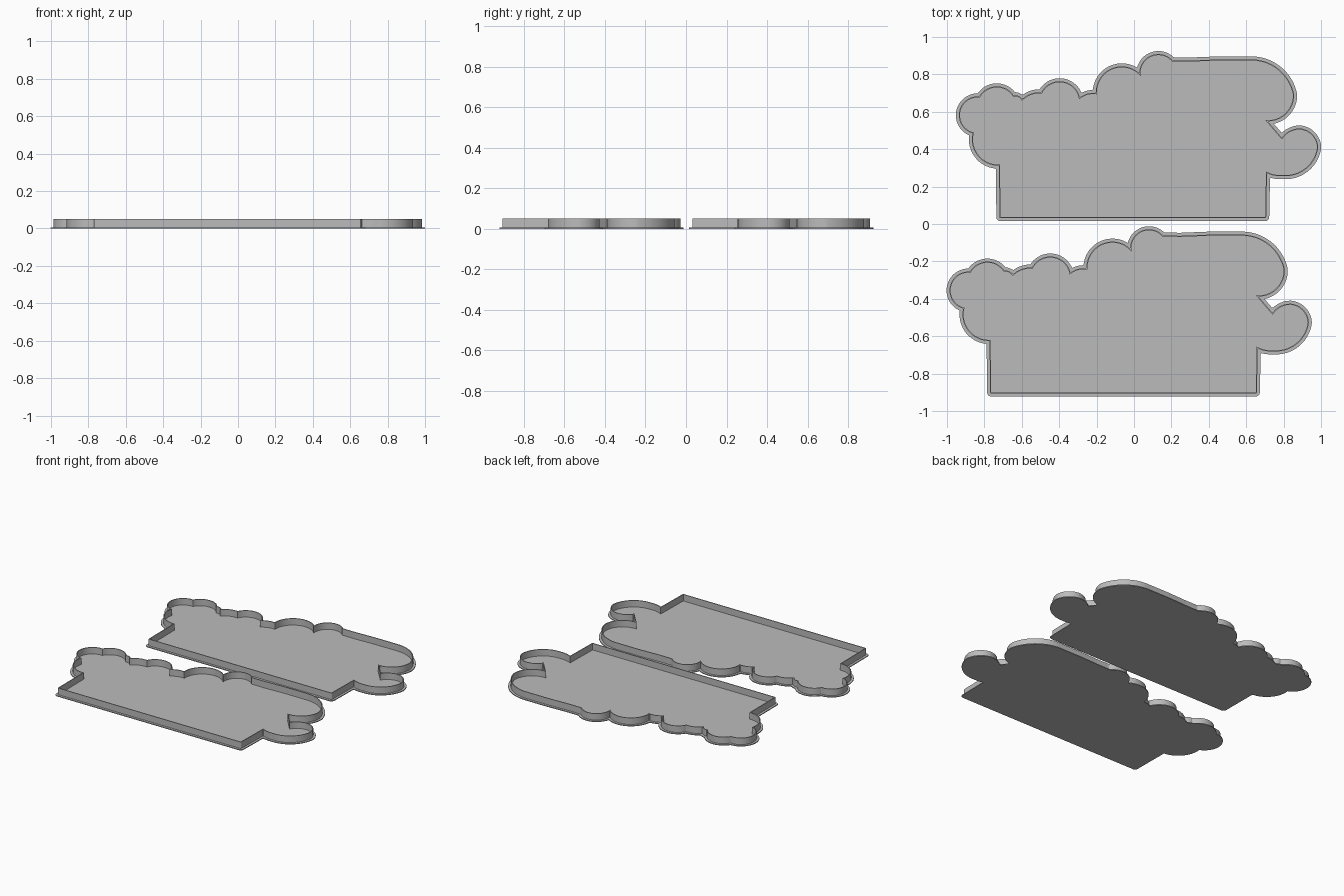
import bpy
import bmesh
import math
from mathutils import Vector
from mathutils.geometry import intersect_point_line

cube = bpy.data.objects.get("Cube")
if cube:
    bpy.data.objects.remove(cube, do_unlink=True)

STEP = 0.012           # sampling distance along the outline
WALL = 0.006           # wall thickness
FLANGE = 0.022         # reach of the base plate beyond the inner wall face
BASE_HEIGHT = 0.006
WALL_HEIGHT = 0.046

grey = bpy.data.materials.new("plain grey")
grey.use_nodes = True
colour = (0.5, 0.5, 0.5, 1)
grey.diffuse_color = colour
grey.node_tree.nodes["Principled BSDF"].inputs["Base Color"].default_value = colour

# Inner outline, clockwise from the lower left corner.
# One point is a straight run; two points are an arc (middle, end).
START = (-.714, .037)
PATH = [
    [(-.716, .318)],                      # left side
    [(-.834, .372), (-.856, .489)],       # left lobes
    [(-.93, .591), (-.824, .676)],
    [(-.733, .73), (-.647, .682)],
    [(-.62, .679), (-.599, .658)],        # small scallops
    [(-.551, .69), (-.492, .698)],
    [(-.39, .757), (-.294, .666)],
    [(-.251, .69), (-.198, .693)],
    [(-.118, .826), (.037, .789)],        # upper lobes
    [(.112, .901), (.203, .869)],
    [(.3, .868)],                         # flat top
    [(.45, .874)],
    [(.62, .874)],
    [(.759, .832), (.85, .693)],          # large round end
    [(.813, .596), (.701, .556)],
    [(.791, .452)],                       # notch
    [(.84, .495), (.888, .505)],          # right lobe
    [(.957, .468), (.979, .409)],
    [(.92, .302), (.797, .262)],
    [(.749, .265), (.706, .281)],
    [(.701, .037)],                       # right side
    [START],                              # bottom side
]


def line_points(a, b):
    count = max(1, round((b - a).length / STEP))
    return [a.lerp(b, i / count) for i in range(1, count + 1)]


def arc_points(a, m, b):
    """Points on the circle through a, m and b, leaving out a."""
    u, v = m - a, b - a
    cross = 2 * u.cross(v)
    uu, vv = u.length_squared, v.length_squared
    centre = a + Vector((v.y * uu - u.y * vv, u.x * vv - v.x * uu)) / cross
    radius = (a - centre).length
    first = math.atan2(a.y - centre.y, a.x - centre.x)
    last = math.atan2(b.y - centre.y, b.x - centre.x)
    turn = (last - first) % math.tau
    if cross < 0:
        turn -= math.tau
    count = max(3, round(abs(turn) * radius / STEP))
    return [centre + radius * Vector((math.cos(first + turn * i / count),
                                      math.sin(first + turn * i / count)))
            for i in range(1, count + 1)]


def make_outline():
    points = [Vector(START)]
    for piece in PATH:
        piece = [Vector(p) for p in piece]
        maker = line_points if len(piece) == 1 else arc_points
        points += maker(points[-1], *piece)
    return points[:-1]


def distance(p, a, b):
    near, t = intersect_point_line(p, a, b)
    near = a if t < 0 else b if t > 1 else near
    return (p - near.to_2d()).length


def grow(points, reach):
    """Offset outward with round corners, trimming overlaps in the cusps."""
    n = len(points)
    segments = [(points[i], points[(i + 1) % n]) for i in range(n)]
    normals = [Vector((a.y - b.y, b.x - a.x)).normalized() for a, b in segments]
    result = []
    for i, (a, b) in enumerate(segments):
        before, here = normals[i - 1], normals[i]
        fan = 5 if before.dot(here) < 0.9 else 1
        raw = [a + reach * before.lerp(here, (k + 0.5) / fan).normalized()
               for k in range(fan)]
        raw.append((a + b) / 2 + reach * here)
        for p in raw:
            if min(distance(p, c, d) for c, d in segments
                   if (c - p).length < 4 * STEP + reach) > reach * 0.97:
                result.append(p)
    return result


def slab(name, loops, bottom, height, place):
    """Flat-topped solid filling the area between closed loops."""
    bm = bmesh.new()
    edges = []
    for loop in loops:
        verts = [bm.verts.new((p.x, p.y, 0)) for p in loop]
        edges += [bm.edges.new((verts[i - 1], verts[i])) for i in range(len(verts))]
    bmesh.ops.triangle_fill(bm, use_beauty=True, edges=edges, normal=(0, 0, 1))
    for face in bm.faces:
        face.normal_update()
        if face.normal.z < 0:
            face.normal_flip()
    mesh = bpy.data.meshes.new(name)
    bm.to_mesh(mesh)
    bm.free()
    obj = bpy.data.objects.new(name, mesh)
    bpy.context.collection.objects.link(obj)
    obj.location = (place[0], place[1], bottom)
    mesh.materials.append(grey)
    thick = obj.modifiers.new("thickness", "SOLIDIFY")
    thick.thickness = height
    thick.offset = 1
    bpy.ops.object.select_all(action="DESELECT")
    obj.select_set(True)
    bpy.context.view_layer.objects.active = obj
    bpy.ops.object.modifier_apply(modifier=thick.name)
    bpy.ops.object.shade_smooth_by_angle(angle=math.radians(30))


inner = make_outline()
outer = grow(inner, WALL)
flange = grow(inner, FLANGE)

# Two equal trays: a thin flanged base and an upright wall each
for side, place in (("back", (0, 0)), ("front", (-.05, -.937))):
    slab(side + "_tray_base", [flange], 0, BASE_HEIGHT, place)
    slab(side + "_tray_wall", [outer, inner], BASE_HEIGHT, WALL_HEIGHT, place)
